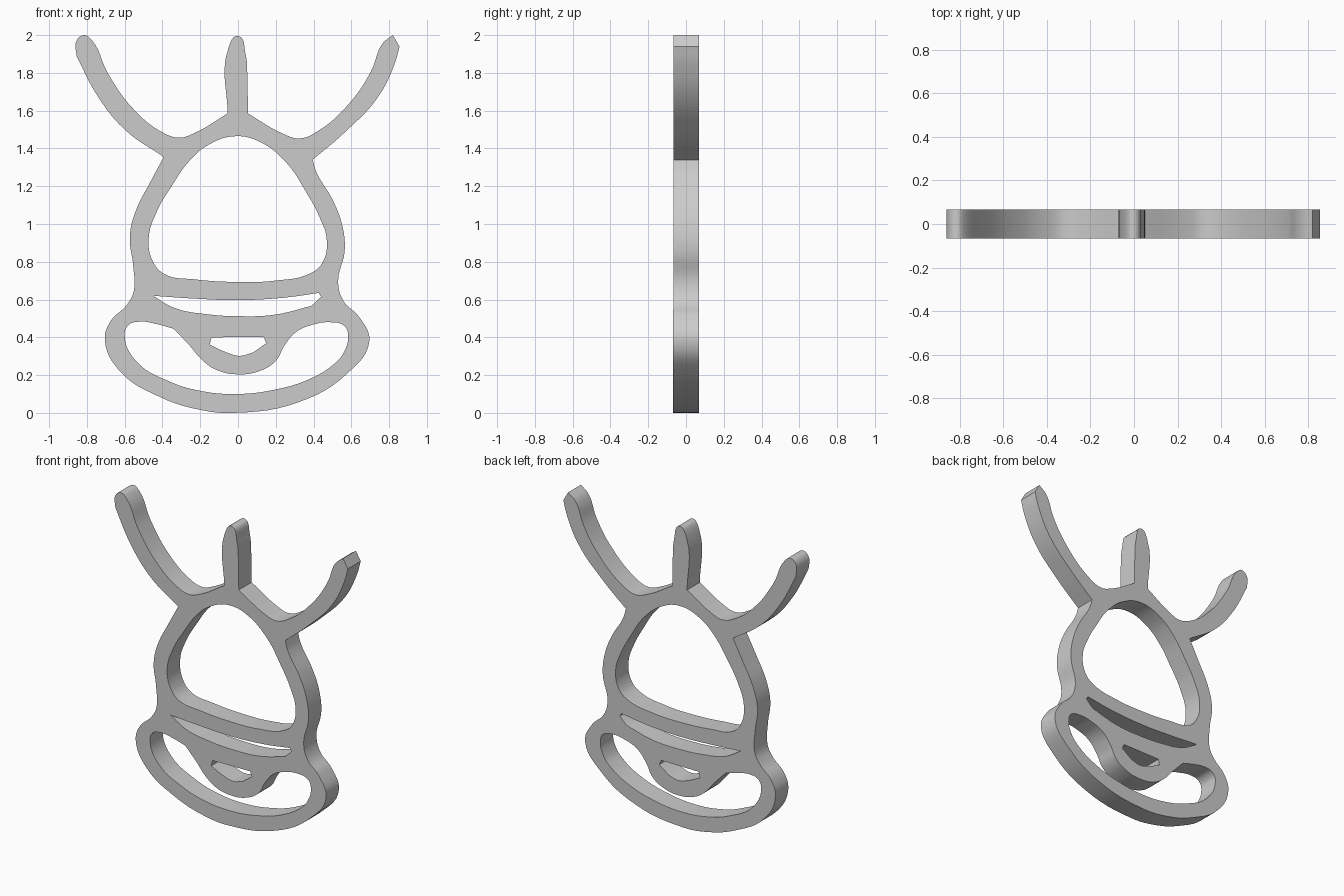
import bpy, bmesh, math
from mathutils import Matrix

default_cube = bpy.data.objects.get("Cube")
if default_cube:
    bpy.data.objects.remove(default_cube, do_unlink=True)

UNIT = 0.01          # outlines are written in hundredths
HALF_DEPTH = 0.0675

grey = bpy.data.materials.new("plain grey")
grey.use_nodes = True
grey_value = (0.6, 0.6, 0.6, 1)
grey.diffuse_color = grey_value
grey.node_tree.nodes["Principled BSDF"].inputs["Base Color"].default_value = grey_value


def add_loop(curve, arcs, closed_smooth=False):
    """Add one closed outline made of smooth arcs; each arc starts at a sharp corner."""
    points = []
    for arc in arcs:
        for index, point in enumerate(arc):
            is_corner = index == 0 and not closed_smooth
            points.append((point, is_corner))
    spline = curve.splines.new("BEZIER")
    spline.use_cyclic_u = True
    spline.resolution_u = 6
    spline.bezier_points.add(len(points) - 1)
    for bezier, ((x, z), is_corner) in zip(spline.bezier_points, points):
        bezier.co = (x * UNIT, z * UNIT, 0)
        kind = "VECTOR" if is_corner else "AUTO"
        bezier.handle_left_type = kind
        bezier.handle_right_type = kind


def build_plate(name, loops):
    """Fill the outlines, give them depth, stand the plate upright and weld it."""
    curve = bpy.data.curves.new(name, "CURVE")
    curve.dimensions = "2D"
    curve.fill_mode = "BOTH"
    curve.extrude = HALF_DEPTH
    for arcs, closed_smooth in loops:
        add_loop(curve, arcs, closed_smooth)
    plate = bpy.data.objects.new(name, curve)
    bpy.context.collection.objects.link(plate)
    bpy.ops.object.select_all(action="DESELECT")
    plate.select_set(True)
    bpy.context.view_layer.objects.active = plate
    bpy.ops.object.convert(target="MESH")
    plate = bpy.context.object

    bm = bmesh.new()
    bm.from_mesh(plate.data)
    bmesh.ops.transform(bm, matrix=Matrix.Rotation(math.pi / 2, 4, "X"), verts=bm.verts)
    bmesh.ops.remove_doubles(bm, verts=bm.verts, dist=0.0002)
    bmesh.ops.recalc_face_normals(bm, faces=bm.faces)
    bm.to_mesh(plate.data)
    bm.free()

    plate.data.materials.clear()
    plate.data.materials.append(grey)
    bpy.ops.object.shade_smooth_by_angle(angle=math.radians(30))
    return plate


# Outer silhouette, counter-clockwise from the right antler root
right_side = [(-39.3, 135.5), (-46, 123), (-54.5, 106), (-57.3, 93), (-55.5, 78),
              (-55.3, 64), (-59, 57), (-67.5, 48.5), (-70.5, 38.5), (-62.5, 22),
              (-41.5, 8.5), (-20, 1.6), (-2, 0)]
left_side = [(33, 6), (58, 21), (69.5, 38), (64, 51), (56, 59), (53, 69),
             (56.5, 86), (55, 100), (50, 113), (41.5, 127.5)]
left_antler_outer = [(39.5, 134), (56.5, 148.5), (74, 167), (83, 185)]
left_antler_tip = [(85.5, 194)]
left_antler_inner = [(82, 200), (76.5, 195.5), (70.5, 181), (59, 164),
                     (42, 149), (32.5, 145.3), (24.5, 147.5)]
tuft_left_edge = [(5.3, 158.5)]
tuft_tip = [(5, 179), (4, 190), (0, 199.5), (-5, 193.5)]
right_antler_inner = [(-5.5, 158.5), (-24.5, 147.5), (-31, 145.7), (-39, 148),
                      (-55, 160.5), (-69, 180), (-77.5, 197.5), (-81.5, 200),
                      (-85.5, 197)]
right_antler_outer = [(-85.5, 189), (-74.5, 168), (-60, 150)]
silhouette = [right_side + left_side, left_antler_outer, left_antler_tip,
              left_antler_inner, tuft_left_edge, tuft_tip, right_antler_inner,
              right_antler_outer]

# Large rounded opening in the head
head_opening = [[(-1, 146.5), (12.5, 143), (26, 132), (36, 117), (43, 104), (47, 91.5),
                 (44.7, 79.5), (38.5, 74), (19.5, 70), (0, 69.3), (-23, 70.7),
                 (-39, 73.5), (-45, 80), (-47.3, 92.5), (-43, 106.5), (-34.5, 121),
                 (-26.5, 132.5), (-15.5, 142)]]

# Thin curved slit above the muzzle
muzzle_slit = [[(-45, 62), (-23, 60.5), (0, 59.7), (24.5, 61)],
               [(42.7, 63.5)], [(44, 61.5)],
               [(39, 56.7), (19.5, 52), (0, 51.2), (-17, 52.3), (-33.5, 55.5)]]

# Small opening inside the nose
nose_opening = [[(-14, 40)], [(13.5, 40.2)], [(15, 37)],
                [(8, 32), (1, 30.2), (-5.5, 31.8)], [(-15, 36.2)]]

# Wide smiling opening wrapped around the nose
mouth_opening = [[(-34, 44.5), (-43, 47), (-52, 48.3), (-58, 46.5), (-60, 41),
                  (-54, 27.5), (-36, 16.5), (-20, 11.7), (-2, 10), (19, 12.2),
                  (38, 18), (51, 26), (56, 32), (58.3, 41), (56.3, 46),
                  (48.5, 48), (39, 46.5), (31, 43), (24.5, 35.5), (20, 27.5),
                  (11.5, 22.2), (0, 20.4), (-11.5, 22.8), (-19, 28), (-25.5, 35.5)]]

build_plate("antlered_head_plate", [
    (silhouette, False),
    (head_opening, True),
    (muzzle_slit, False),
    (nose_opening, False),
    (mouth_opening, False),
])
